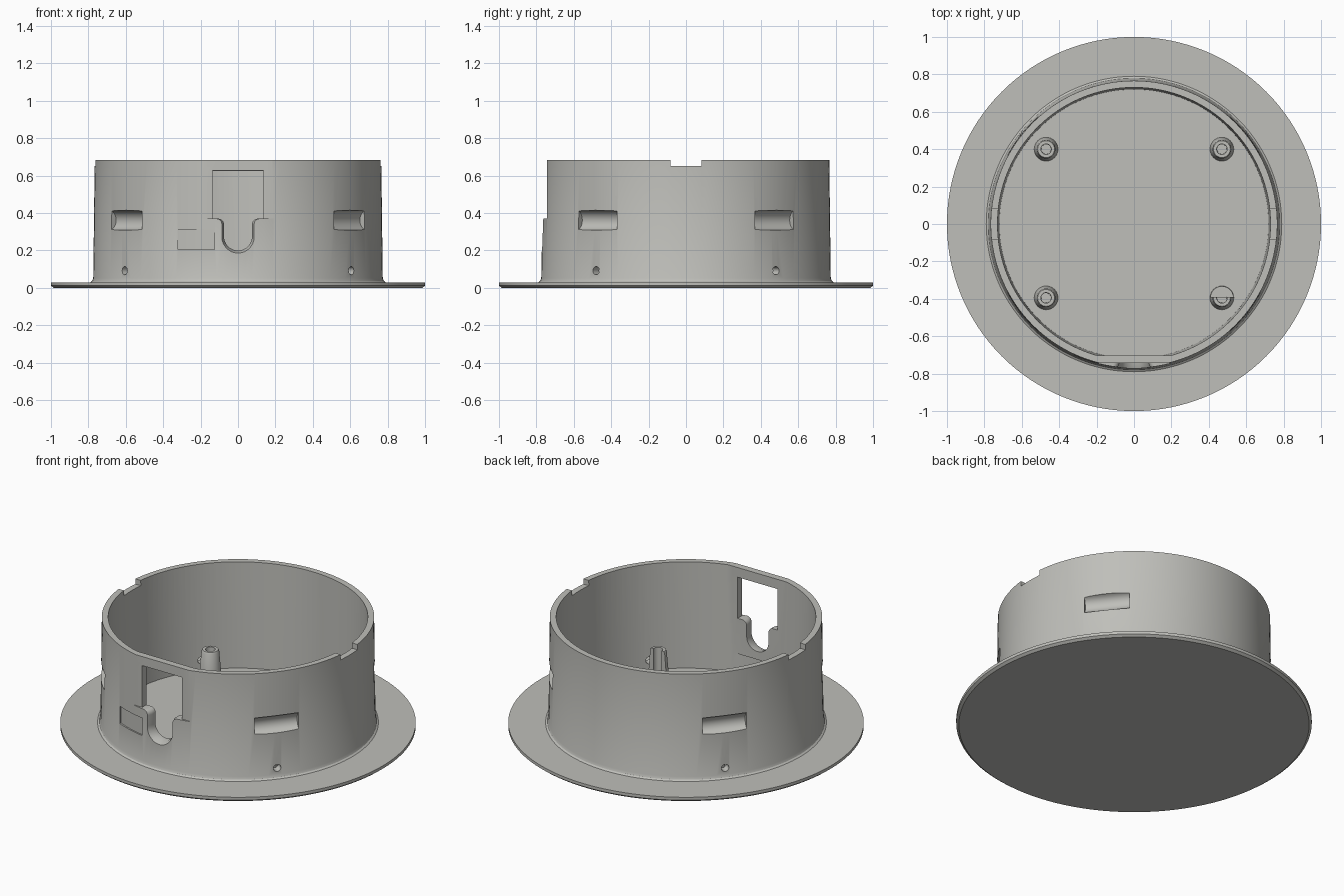
import bpy, bmesh, math
from mathutils import Matrix, Vector

if "Cube" in bpy.data.objects:
    bpy.data.objects.remove(bpy.data.objects["Cube"])

grey = bpy.data.materials.new("warm grey plastic")
grey.diffuse_color = (0.52, 0.52, 0.49, 1)
grey.use_nodes = True
grey.node_tree.nodes["Principled BSDF"].inputs["Base Color"].default_value = grey.diffuse_color


def finish(name, bm):
    bmesh.ops.remove_doubles(bm, verts=bm.verts, dist=1e-5)
    bmesh.ops.recalc_face_normals(bm, faces=bm.faces)
    me = bpy.data.meshes.new(name)
    bm.to_mesh(me)
    bm.free()
    me.materials.append(grey)
    ob = bpy.data.objects.new(name, me)
    bpy.context.collection.objects.link(ob)
    return ob


def lathe(name, profile, seg=128, loc=(0, 0, 0)):
    """Revolve (radius, z) points, first and last on the axis."""
    bm = bmesh.new()
    vs = [bm.verts.new((r, 0, z)) for r, z in profile]
    es = [bm.edges.new(p) for p in zip(vs, vs[1:])]
    bmesh.ops.spin(bm, geom=vs + es, cent=(0, 0, 0), axis=(0, 0, 1),
                   angle=math.tau, steps=seg, use_merge=True)
    bmesh.ops.translate(bm, verts=bm.verts, vec=loc)
    return finish(name, bm)


def box(name, lo, hi):
    bm = bmesh.new()
    lo, hi = Vector(lo), Vector(hi)
    bmesh.ops.create_cube(bm, size=1, matrix=Matrix.Translation((lo + hi) / 2)
                          @ Matrix.Diagonal((*(hi - lo), 1)))
    return finish(name, bm)


def rod(name, radius, length, mat, seg):
    bm = bmesh.new()
    bmesh.ops.create_cone(bm, cap_ends=True, segments=seg, radius1=radius,
                          radius2=radius, depth=length, matrix=mat)
    return finish(name, bm)


def cut(target, cutter):
    m = target.modifiers.new("cut", 'BOOLEAN')
    m.operation, m.solver, m.object = 'DIFFERENCE', 'EXACT', cutter
    bpy.context.view_layer.objects.active = target
    bpy.ops.object.modifier_apply(modifier=m.name)
    bpy.data.objects.remove(cutter)


def smooth(ob):
    bpy.ops.object.select_all(action='DESELECT')
    ob.select_set(True)
    bpy.context.view_layer.objects.active = ob
    bpy.ops.object.shade_smooth_by_angle(angle=math.radians(30))


def opening_outline(w, r, top, shoulder=0.37, fillet=0.03, cz=0.275):
    """Rectangular window running down into a round-ended slot."""
    right = [(w, top), (w, shoulder)]
    for i in range(7):
        a = math.pi / 2 * (1 + i / 6)
        right.append((r + fillet + fillet * math.cos(a),
                      shoulder - fillet + fillet * math.sin(a)))
    for i in range(13):
        a = -math.pi / 2 * i / 12
        right.append((r * math.cos(a), cz + r * math.sin(a)))
    return right + [(-x, z) for x, z in reversed(right[:-1])]


# Flange and cup wall
housing = lathe("housing", [(0, 0), (0.985, 0), (1, 0.012), (1, 0.03),
                            (0.79, 0.03), (0.78, 0.037), (0.774, 0.052),
                            (0.766, 0.685), (0, 0.685)])

# Hollow inside, with a flat behind the front opening
hollow = lathe("hollow_cutter", [(0, 0.03), (0.72, 0.03), (0.732, 0.8), (0, 0.8)])
cut(hollow, box("inner_flat_cutter", (-0.5, -0.9, 0.15), (0.5, -0.702, 0.9)))
cut(housing, hollow)

# Outer flat on the upper front
cut(housing, box("outer_flat_cutter", (-0.5, -0.95, 0.37), (0.5, -0.744, 0.9)))

# Front cable opening, flared toward the outside
bm = bmesh.new()
loops = []
for y, w, r, top in ((-0.85, 0.137, 0.115, 0.65), (-0.77, 0.137, 0.088, 0.64),
                     (-0.735, 0.137, 0.075, 0.625), (-0.6, 0.137, 0.075, 0.625)):
    loops.append([bm.verts.new((x, y, z)) for x, z in opening_outline(w, r, top)])
for a, b in zip(loops, loops[1:]):
    for i in range(len(a)):
        j = (i + 1) % len(a)
        bm.faces.new((a[i], a[j], b[j], b[i]))
bm.faces.new(loops[0])
bm.faces.new(loops[-1])
cut(housing, finish("opening_cutter", bm))

# Shallow rectangular panel left of the opening
panel = box("panel_cutter", (-0.32, -0.9, 0.205), (-0.125, -0.6, 0.312))
core = lathe("panel_core", [(0, 0.1), (0.763, 0.1), (0.763, 0.5), (0, 0.5)])
cut(panel, core)
cut(housing, panel)

# Four scooped grip pockets and four small screw holes
for sx in (1, -1):
    for sy in (1, -1):
        ang = math.atan2(sy * 0.48, sx * 0.605)
        turn = Matrix.Rotation(ang, 4, 'Z')
        scoop = turn @ Matrix.Translation((0.783, 0, 0.362)) @ Matrix.Rotation(math.pi / 2, 4, 'X')
        cut(housing, rod("pocket_cutter", 0.055, 0.26, scoop, 32))
        hole = turn @ Matrix.Translation((0.75, 0, 0.092)) @ Matrix.Rotation(math.pi / 2, 4, 'Y')
        cut(housing, rod("hole_cutter", 0.022, 0.2, hole, 20))

# Notches in the rim at both sides
for s in (1, -1):
    a, b = sorted((s * 0.6, s * 0.9))
    cut(housing, box("notch_cutter", (a, -0.082, 0.652), (b, 0.082, 0.8)))
smooth(housing)

# Four hollow screw bosses; the front right one is half cut away
for name, x, y in (("back_left", -0.47, 0.4), ("back_right", 0.47, 0.4),
                   ("front_left", -0.47, -0.395), ("front_right", 0.47, -0.395)):
    boss = lathe(name + "_boss", [(0, 0.025), (0.064, 0.025), (0.063, 0.04),
                                  (0.05, 0.195), (0.045, 0.205), (0.028, 0.205),
                                  (0.026, 0.06), (0, 0.06)], 32, (x, y, 0))
    if name == "front_right":
        cut(boss, box("boss_cutter", (x - 0.1, y + 0.004, 0.05), (x + 0.1, y + 0.1, 0.3)))
    smooth(boss)
